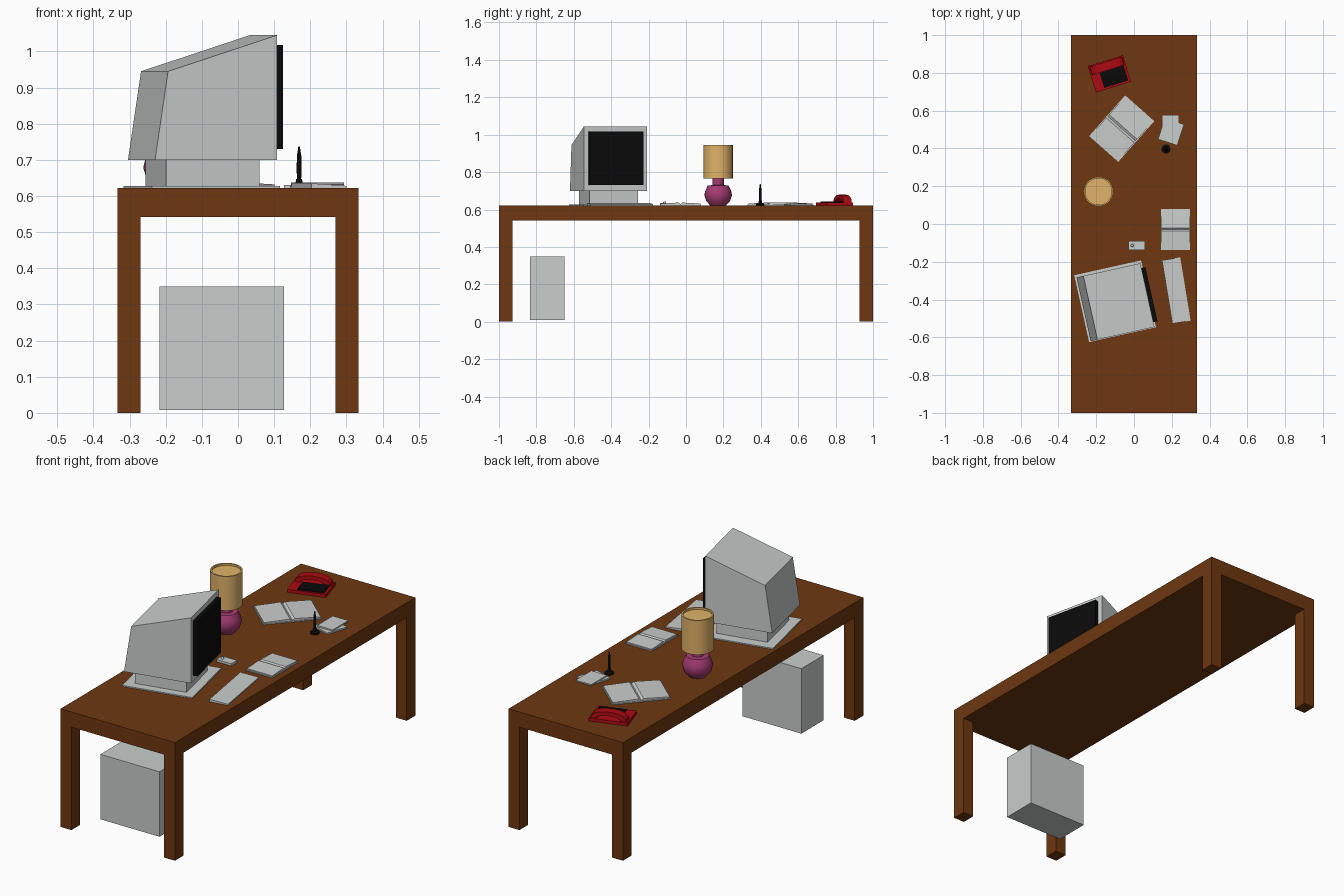
import bpy, bmesh, math
from mathutils import Matrix

if "Cube" in bpy.data.objects:
    bpy.data.objects.remove(bpy.data.objects["Cube"])

TOP = 0.622  # height of the desk surface


def material(name, r, g, b):
    m = bpy.data.materials.new(name)
    m.diffuse_color = (r, g, b, 1)
    m.use_nodes = True
    m.node_tree.nodes["Principled BSDF"].inputs["Base Color"].default_value = m.diffuse_color
    return m


WOOD = material("brown_wood", 0.155, 0.039, 0.005)
GREY = material("light_grey", 0.58, 0.61, 0.60)
BLACK = material("black", 0.003, 0.003, 0.003)
RED = material("red", 0.42, 0.003, 0.006)
TAN = material("tan_shade", 0.75, 0.45, 0.14)
PINK = material("magenta_ceramic", 0.38, 0.045, 0.17)


def finish(name, bm, loc, rot, mat, smooth=False):
    bmesh.ops.recalc_face_normals(bm, faces=bm.faces)
    me = bpy.data.meshes.new(name)
    bm.to_mesh(me)
    bm.free()
    me.materials.append(mat)
    ob = bpy.data.objects.new(name, me)
    bpy.context.collection.objects.link(ob)
    ob.location = loc
    ob.rotation_euler[2] = math.radians(rot)
    if smooth:
        bpy.context.view_layer.objects.active = ob
        ob.select_set(True)
        bpy.ops.object.shade_smooth_by_angle(angle=math.radians(40))
        ob.select_set(False)
    return ob


def prism(name, profile, width, loc, rot, mat):
    """Extrude an x-z profile along y, centred on y = 0."""
    bm = bmesh.new()
    face = bm.faces.new([bm.verts.new((x, -width / 2, z)) for x, z in profile])
    ext = bmesh.ops.extrude_face_region(bm, geom=[face])
    verts = [v for v in ext["geom"] if isinstance(v, bmesh.types.BMVert)]
    bmesh.ops.translate(bm, verts=verts, vec=(0, width, 0))
    return finish(name, bm, loc, rot, mat)


def box(name, size, loc, rot, mat):
    """Box whose loc is the centre of its bottom face."""
    x, y, z = size
    h = x / 2
    return prism(name, [(-h, 0), (h, 0), (h, z), (-h, z)], y, loc, rot, mat)


def lathe(name, profile, loc, mat, sides=24):
    """Spin an r-z profile around z, closing both ends."""
    bm = bmesh.new()
    rings = [[bm.verts.new((r * math.cos(2 * math.pi * i / sides),
                            r * math.sin(2 * math.pi * i / sides), z))
              for i in range(sides)] for r, z in profile]
    for a, b in zip(rings, rings[1:]):
        for i in range(sides):
            j = (i + 1) % sides
            bm.faces.new((a[i], a[j], b[j], b[i]))
    bm.faces.new(rings[0])
    bm.faces.new(rings[-1])
    return finish(name, bm, loc, 0, mat, smooth=True)


def local(centre, rot, x, y, z):
    """World position of a point given in a rotated part's own frame."""
    v = Matrix.Rotation(math.radians(rot), 2) @ Matrix.Translation((0, 0, 0)).to_2x2() 
    a = math.radians(rot)
    return (centre[0] + x * math.cos(a) - y * math.sin(a),
            centre[1] + x * math.sin(a) + y * math.cos(a), z)


# Desk
box("desk_top", (0.666, 2.0, 0.08), (0, 0, 0.542), 0, WOOD)
for sx, side in ((-1, "left"), (1, "right")):
    for sy, end in ((-1, "front"), (1, "back")):
        box(f"{end}_{side}_leg", (0.063, 0.072, 0.542),
            (sx * 0.3015, sy * 0.964, 0), 0, WOOD)

# Computer tower under the desk
box("computer_tower", (0.344, 0.185, 0.342), (-0.045, -0.742, 0.008), 0, GREY)

# Monitor
MON, MR = (-0.098, -0.414), 12.5
box("monitor_base_plate", (0.363, 0.363, 0.006), (-0.1, -0.409, TOP), MR, GREY)
box("monitor_neck", (0.265, 0.265, 0.08), (*MON, TOP), MR, GREY)
prism("monitor_case", [(-0.173, 0), (0.173, 0), (0.173, 0.345), (-0.136, 0.245)],
      0.346, (*MON, 0.70), MR, GREY)
box("monitor_screen", (0.04, 0.294, 0.288), local(MON, MR, 0.175, 0, 0.73), MR, BLACK)

# Keyboard and mouse
prism("keyboard", [(-0.049, 0), (0.049, 0), (0.049, 0.006), (-0.049, 0.013)],
      0.34, (0.224, -0.352, TOP), 9.3, GREY)
box("mouse", (0.088, 0.048, 0.012), (0.014, -0.114, TOP), 0, GREY)
lathe("mouse_wheel", [(0.008, 0), (0.008, 0.018), (0.005, 0.022)],
      (-0.01, -0.114, TOP), GREY, 12)


# Open books: a thin cover with two page blocks sloping to the spine
def open_book(name, length, width, loc, rot):
    h, s = length / 2, length * 0.04
    box(name + "_cover", (length, width, 0.004), loc, rot, GREY)
    half = [(h * 0.97, 0.004), (h * 0.97, 0.010), (s, 0.015), (0, 0.007)]
    pages = half + [(-x, z) for x, z in reversed(half[:-1])]
    prism(name + "_pages", pages, width * 0.96, loc, rot, GREY)


open_book("large_book", 0.288, 0.206, (-0.065, 0.505, TOP), 48.5)
open_book("small_book", 0.218, 0.153, (0.22, -0.029, TOP), 90)

# Stacked note pads
box("lower_note_pad", (0.107, 0.117, 0.008), (0.196, 0.488, TOP), -18, GREY)
box("upper_note_pad", (0.09, 0.13, 0.007), (0.193, 0.512, TOP + 0.008), 0, GREY)

# Pen on its stand
lathe("pen_stand", [(0.024, 0), (0.024, 0.006), (0.010, 0.014), (0.008, 0.025)],
      (0.169, 0.397, TOP), BLACK, 16)
lathe("pen", [(0.005, 0.01), (0.007, 0.05), (0.006, 0.09), (0.002, 0.115)],
      (0.169, 0.397, TOP), BLACK, 12)

# Lamp
LAMP = (-0.188, 0.172, 0)
lathe("lamp_base", [(0.042, 0.622), (0.064, 0.645), (0.074, 0.678), (0.069, 0.70),
                    (0.055, 0.729), (0.03, 0.73), (0.03, 0.775)], LAMP, PINK)
lathe("lamp_shade", [(0.078, 0.765), (0.078, 0.945), (0.07, 0.945), (0.07, 0.935)],
      LAMP, TAN, 32)

# Telephone
TEL, TR = (-0.13, 0.795), 17.4
box("phone_body", (0.194, 0.146, 0.016), (*TEL, TOP), TR, RED)
box("phone_keypad", (0.133, 0.083, 0.008), local(TEL, TR, 0.018, -0.0215, TOP + 0.014), TR, BLACK)
angles = [math.pi * i / 10 for i in range(11)]
arch = [(0.09 * math.cos(a), 0.042 * math.sin(a) ** 0.8) for a in angles]
arch += [(0.062 * math.cos(a), 0.022 * math.sin(a)) for a in reversed(angles)]
prism("phone_handset", [(x, max(z, 0)) for x, z in arch], 0.045,
      local(TEL, TR, 0, 0.044, TOP + 0.015), TR, RED)
